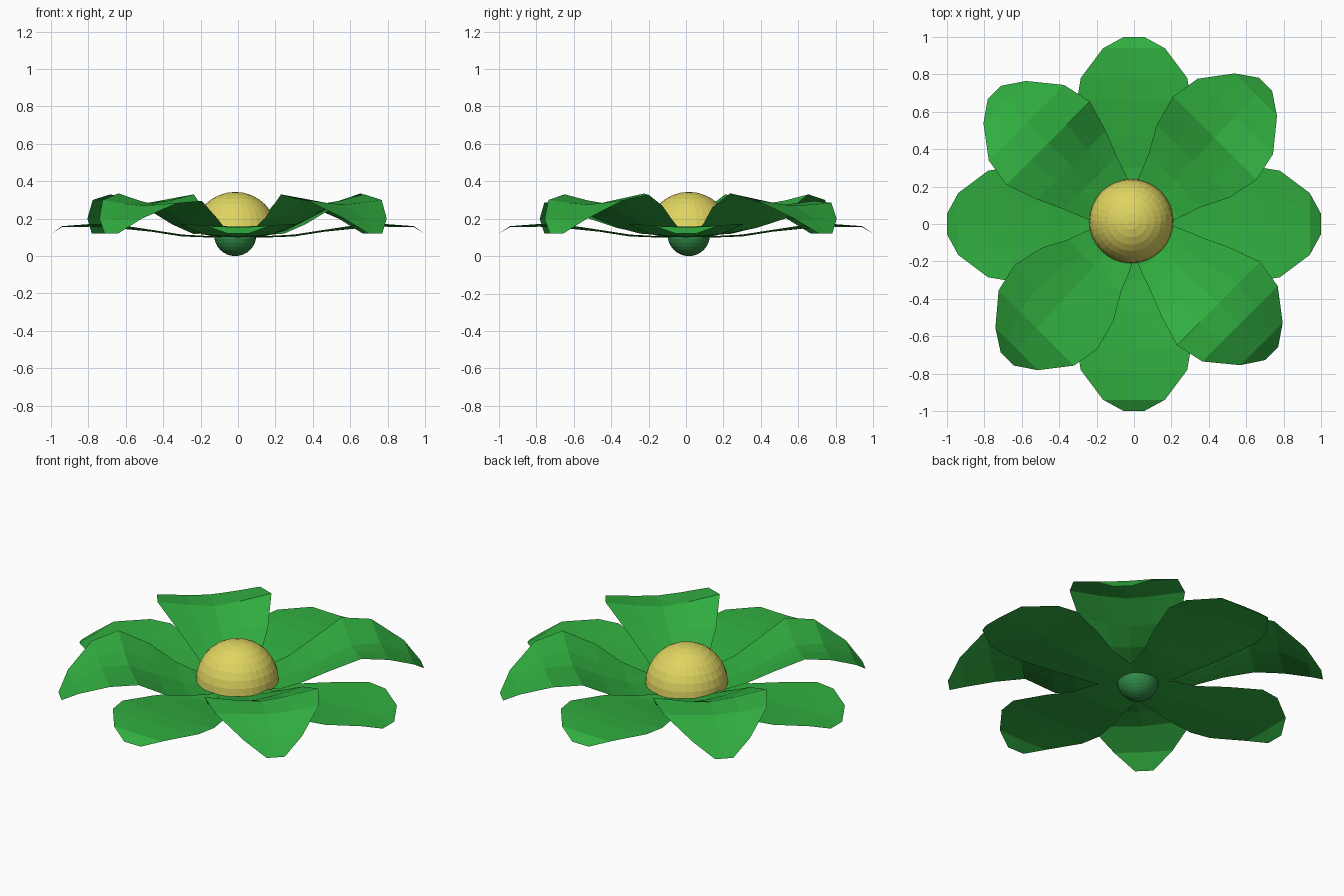
import bpy, bmesh, math
from mathutils import Matrix

if "Cube" in bpy.data.objects:
    bpy.data.objects.remove(bpy.data.objects["Cube"])

CX, CY = -0.015, 0.015   # hub of the flower sits slightly off centre


def material(name, rgb):
    m = bpy.data.materials.new(name)
    m.diffuse_color = (*rgb, 1)
    m.use_nodes = True
    m.node_tree.nodes["Principled BSDF"].inputs["Base Color"].default_value = m.diffuse_color
    return m


petal_green = material("petal_green", (0.03, 0.42, 0.05))
bud_green = material("bud_green", (0.03, 0.25, 0.06))
yellow = material("yellow", (0.74, 0.66, 0.12))


def petal(name, rows, angle, shift=0.0, size=1.0):
    """Thin petal; rows are (radius, half width, z right edge, z middle, z left edge)."""
    bm = bmesh.new()
    grid = []
    for r, w, z_right, z_mid, z_left in rows:
        row = []
        for k in (-1, -0.45, 0, 0.45, 1):
            edge = z_left if k > 0 else z_right
            z = z_mid + (edge - z_mid) * abs(k) ** 1.3
            row.append(bm.verts.new((r * size, k * w + shift * r, z)))
        grid.append(row)
    for a, b in zip(grid, grid[1:]):
        for i in range(4):
            bm.faces.new((a[i], b[i], b[i + 1], a[i + 1]))
    bm.transform(Matrix.Rotation(angle, 4, 'Z'))
    me = bpy.data.meshes.new(name)
    bm.to_mesh(me)
    bm.free()
    me.materials.append(petal_green)
    ob = bpy.data.objects.new(name, me)
    bpy.context.collection.objects.link(ob)
    return ob


def ball(name, r, z, mat):
    bpy.ops.mesh.primitive_uv_sphere_add(segments=32, ring_count=16,
                                         radius=r, location=(CX, CY, z))
    ob = bpy.context.object
    ob.name = name
    ob.data.materials.append(mat)
    return ob


# flat lower petals on the axes
lower = [(0.03, 0.10, 0.105, 0.10, 0.105), (0.17, 0.15, 0.108, 0.10, 0.108),
         (0.30, 0.18, 0.115, 0.105, 0.115), (0.46, 0.245, 0.14, 0.13, 0.14),
         (0.66, 0.305, 0.17, 0.15, 0.17), (0.78, 0.285, 0.172, 0.157, 0.172),
         (0.94, 0.165, 0.16, 0.155, 0.16), (1.00, 0.055, 0.12, 0.12, 0.12)]
# arched, cupped upper petals on the diagonals
upper = [(0.03, 0.08, 0.108, 0.106, 0.108), (0.20, 0.155, 0.12, 0.113, 0.135),
         (0.32, 0.20, 0.15, 0.145, 0.195), (0.46, 0.26, 0.205, 0.21, 0.27),
         (0.63, 0.315, 0.33, 0.28, 0.33), (0.79, 0.285, 0.30, 0.275, 0.30),
         (0.95, 0.16, 0.20, 0.195, 0.20), (1.025, 0.05, 0.12, 0.12, 0.12)]
# wavier version: stays low near the hub, then rises steeply
wavy = [(0.03, 0.08, 0.108, 0.106, 0.108), (0.20, 0.155, 0.12, 0.113, 0.125),
        (0.32, 0.20, 0.17, 0.14, 0.15), (0.46, 0.275, 0.26, 0.195, 0.20),
        (0.63, 0.315, 0.335, 0.27, 0.295), (0.79, 0.285, 0.30, 0.27, 0.285),
        (0.95, 0.16, 0.20, 0.195, 0.20), (1.025, 0.05, 0.12, 0.12, 0.12)]
sizes = (1.0, 1.0, 0.965, 0.985)
for i in range(4):
    petal(f"lower_petal_{i + 1}", lower, i * math.pi / 2)
    petal(f"upper_petal_{i + 1}", upper if i % 2 else wavy,
          (i + 0.5) * math.pi / 2, 0.03, sizes[i])

# round bud base below the petals
ball("bud_base", 0.113, 0.113, bud_green)

# domed flower centre: the top half of a ball
centre = ball("flower_centre", 0.225, 0.118, yellow)
bm = bmesh.new()
bm.from_mesh(centre.data)
bmesh.ops.delete(bm, geom=[v for v in bm.verts if v.co.z < -0.001], context='VERTS')
bm.to_mesh(centre.data)
bm.free()
